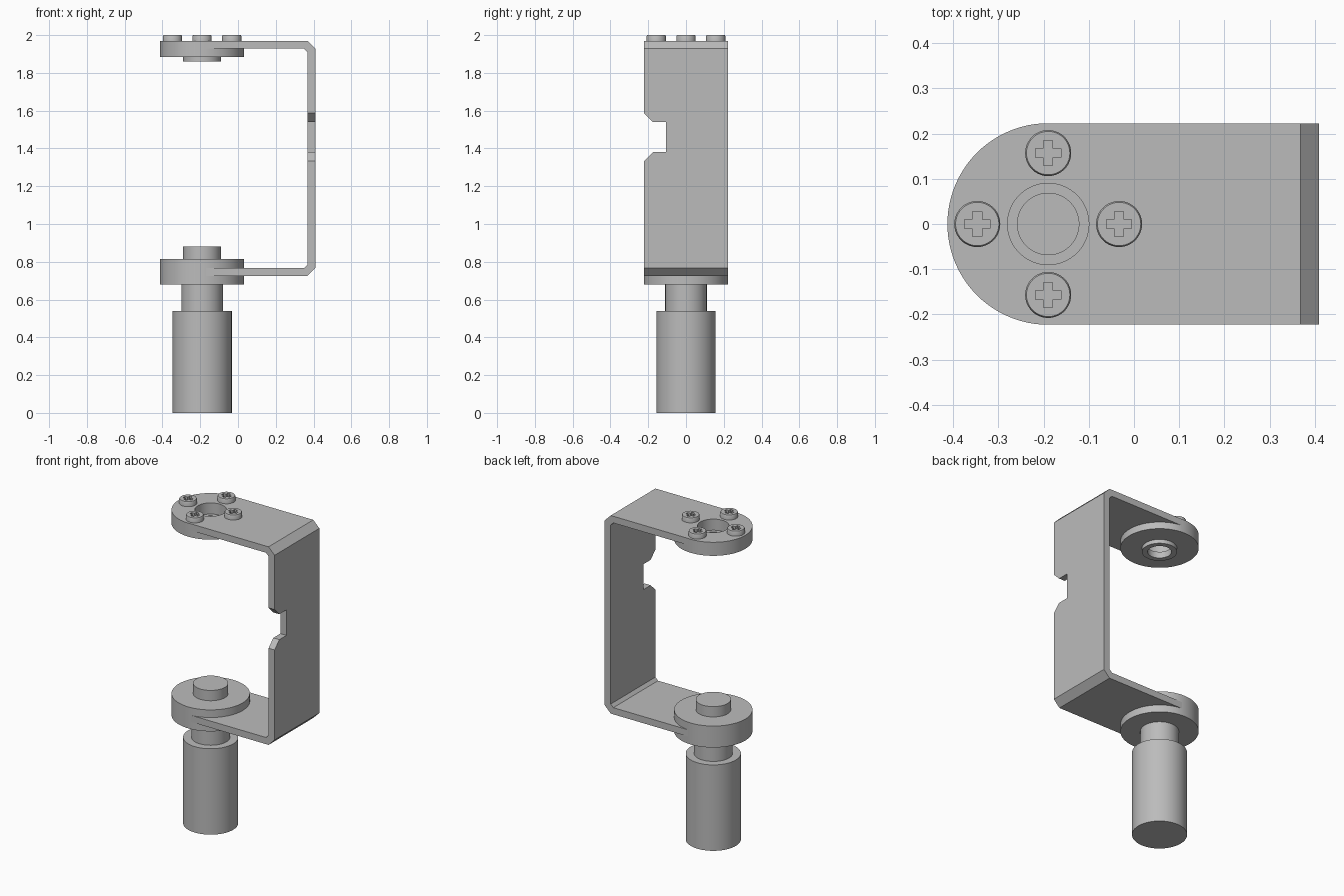
import bpy, bmesh, math

old = bpy.data.objects.get("Cube")
if old:
    bpy.data.objects.remove(old, do_unlink=True)

metal = bpy.data.materials.new("grey metal")
metal.use_nodes = True
GREY = (0.5, 0.5, 0.5, 1)
metal.diffuse_color = GREY
metal.node_tree.nodes["Principled BSDF"].inputs["Base Color"].default_value = GREY

AXIS = -0.19      # x of the pivot axis
HALF = 0.222      # half width of the strap


def finish(name, bm):
    bmesh.ops.recalc_face_normals(bm, faces=bm.faces)
    me = bpy.data.meshes.new(name)
    bm.to_mesh(me)
    bm.free()
    me.materials.append(metal)
    ob = bpy.data.objects.new(name, me)
    bpy.context.collection.objects.link(ob)
    return ob


def prism(name, points, offset):
    """Flat outline extruded along an offset."""
    bm = bmesh.new()
    face = bm.faces.new([bm.verts.new(p) for p in points])
    ext = bmesh.ops.extrude_face_region(bm, geom=[face])
    verts = [v for v in ext["geom"] if isinstance(v, bmesh.types.BMVert)]
    bmesh.ops.translate(bm, vec=offset, verts=verts)
    return finish(name, bm)


def lathe(name, profile, sides=96):
    """Closed solid of revolution from (radius, z) pairs, bottom to top."""
    bm = bmesh.new()
    rings = [[bm.verts.new((AXIS + r * math.cos(math.tau * i / sides),
                            r * math.sin(math.tau * i / sides), z))
              for i in range(sides)] for r, z in profile]
    for a, b in zip(rings, rings[1:]):
        for i in range(sides):
            j = (i + 1) % sides
            bm.faces.new((a[i], a[j], b[j], b[i]))
    bm.faces.new(rings[0][::-1])
    bm.faces.new(rings[-1])
    return finish(name, bm)


def boolean(target, tool, operation):
    mod = target.modifiers.new(tool.name, 'BOOLEAN')
    mod.operation, mod.object, mod.solver = operation, tool, 'EXACT'
    bpy.context.view_layer.objects.active = target
    bpy.ops.object.modifier_apply(modifier=mod.name)
    bpy.data.objects.remove(tool, do_unlink=True)


def smooth(ob):
    bpy.ops.object.select_all(action='DESELECT')
    ob.select_set(True)
    bpy.context.view_layer.objects.active = ob
    bpy.ops.object.shade_smooth_by_angle(angle=math.radians(30))


# C-shaped strap with bevelled bends
XO, XI, ZB, ZT, T, C, D = 0.41, 0.368, 0.725, 1.97, 0.042, 0.042, 0.018
strap = [(AXIS, ZB), (XO - C, ZB), (XO, ZB + C), (XO, ZT - C), (XO - C, ZT),
         (AXIS, ZT), (AXIS, ZT - T), (XI - D, ZT - T), (XI, ZT - T - D),
         (XI, ZB + T + D), (XI - D, ZB + T), (AXIS, ZB + T)]
bracket = prism("bracket", [(x, -HALF, z) for x, z in strap], (0, 2 * HALF, 0))

# Notch with flared mouth in the front edge of the upright
notch = [(-0.275, 1.64), (-0.175, 1.54), (-0.105, 1.54),
         (-0.105, 1.38), (-0.175, 1.38), (-0.275, 1.28)]
boolean(bracket, prism("notch", [(0.3, y, z) for y, z in notch], (0.2, 0, 0)), 'DIFFERENCE')

# Upper bearing flange with stepped bore
boolean(bracket, lathe("upper_flange", [(0.1, 1.86), (0.1, 1.885), (HALF + 0.001, 1.885),
                                        (HALF + 0.001, ZT)]), 'UNION')
boolean(bracket, lathe("bore", [(0.068, 1.8), (0.068, 1.9), (0.09, 1.9), (0.09, 2.05)]),
        'DIFFERENCE')
smooth(bracket)

# Lower hub and motor shaft
smooth(lathe("lower_hub", [(HALF + 0.001, 0.68), (HALF + 0.001, 0.815),
                           (0.1, 0.815), (0.1, 0.88)]))
smooth(lathe("neck", [(0.11, 0.53), (0.11, 0.685)]))
smooth(lathe("motor_body", [(0.157, 0), (0.157, 0.54)]))

# Cross-head screws around the bore
screw = lathe("screw", [(0.051, ZT - 0.01), (0.051, 1.994), (0.048, 2.0)], 40)
L, W = 0.028, 0.01
cross = []
for k in range(4):
    c, s = round(math.cos(k * math.pi / 2)), round(math.sin(k * math.pi / 2))
    for x, y in ((W, -W), (L, -W), (L, W)):
        cross.append((AXIS + c * x - s * y, s * x + c * y, 1.982))
boolean(screw, prism("slot", cross, (0, 0, 0.05)), 'DIFFERENCE')
smooth(screw)
for i, (dx, dy) in enumerate(((1, 0), (0, 1), (-1, 0), (0, -1))):
    ob = screw if i == 0 else screw.copy()
    if i:
        bpy.context.collection.objects.link(ob)
    ob.name = f"screw_{i + 1}"
    ob.location = (dx * 0.157, dy * 0.157, 0)
